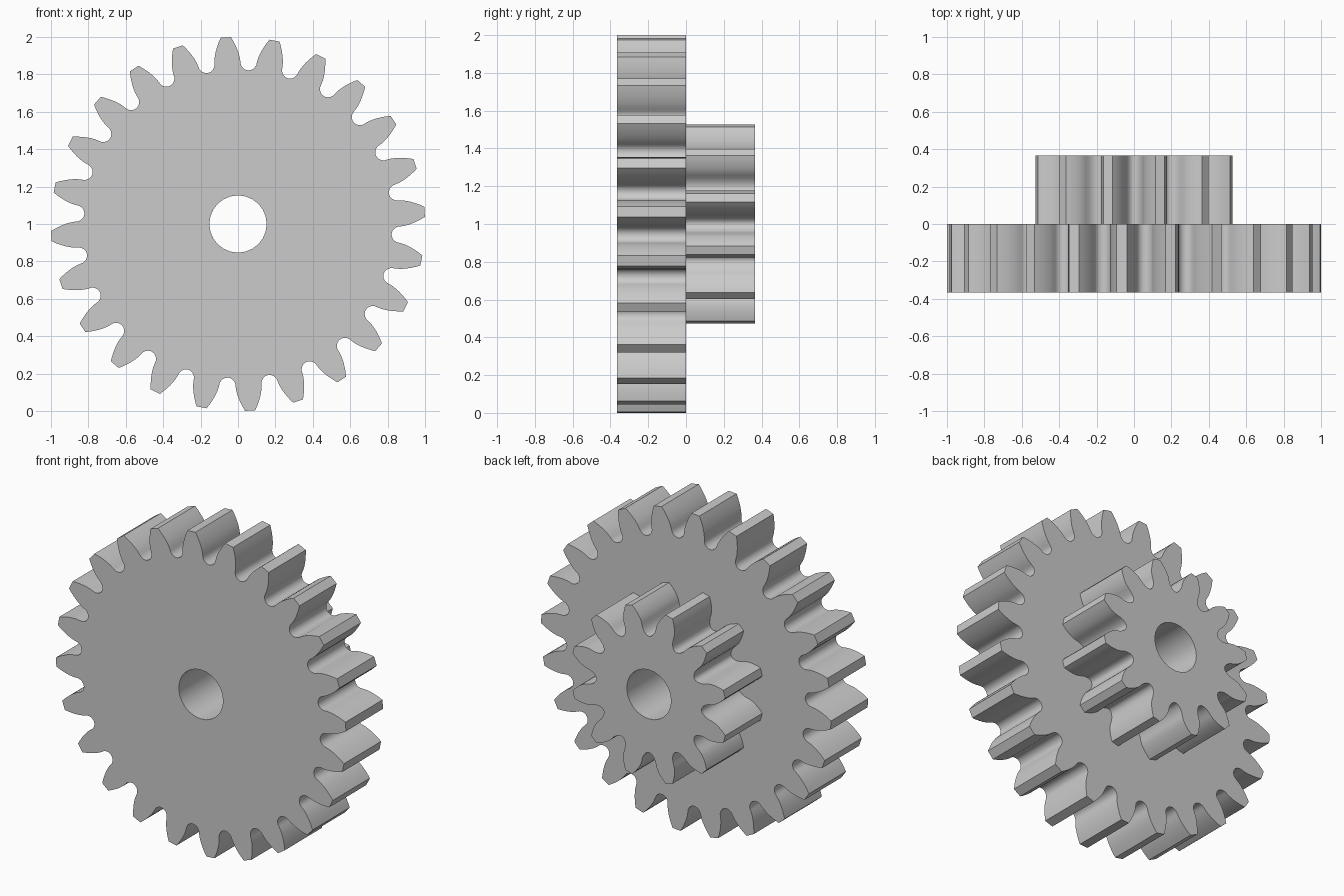
import bpy, bmesh
from math import pi, sin, cos, tan, sqrt, acos, radians

if "Cube" in bpy.data.objects:
    bpy.data.objects.remove(bpy.data.objects["Cube"], do_unlink=True)

MODULE = 1 / 13
PRESSURE = radians(20)
BORE = 0.153
WIDTH = 0.365

steel = bpy.data.materials.new("plain grey")
steel.use_nodes = True
grey = (0.6, 0.6, 0.6, 1)
steel.diffuse_color = grey
steel.node_tree.nodes["Principled BSDF"].inputs["Base Color"].default_value = grey


def half_tooth(teeth):
    """(radius, angle from tooth centre) pairs from tip to valley."""
    pitch = MODULE * teeth / 2
    base = pitch * cos(PRESSURE)
    tip, root = pitch + MODULE, pitch - 1.3 * MODULE
    base_angle = pi / (2 * teeth) + tan(PRESSURE) - PRESSURE
    points = []
    # involute flank
    for i in range(7):
        r = tip + (base - tip) * i / 6
        roll = acos(min(1, base / r))
        points.append((r, base_angle - (tan(roll) - roll)))
    # rounded valley
    for i in range(1, 6):
        t = i / 5 * pi / 2
        points.append((base - (base - root) * sin(t),
                       base_angle + (pi / teeth - base_angle) * (1 - cos(t))))
    return points


def gear(name, teeth, phase, y0, y1):
    half = half_tooth(teeth)
    tooth = [(r, -a) for r, a in reversed(half)] + half[:-1]
    outline = [(r, a + phase + 2 * pi * k / teeth)
               for k in range(teeth) for r, a in tooth]
    bore = [(BORE, 2 * pi * k / 24) for k in range(24)]

    # fill the outline around the bore, then extrude it to full width
    bm = bmesh.new()
    for loop in (outline, bore):
        verts = [bm.verts.new((r * cos(a), y0, 1 + r * sin(a))) for r, a in loop]
        for a, b in zip(verts, verts[1:] + verts[:1]):
            bm.edges.new((a, b))
    bmesh.ops.triangle_fill(bm, use_beauty=True, edges=bm.edges[:], normal=(0, -1, 0))
    result = bmesh.ops.extrude_face_region(bm, geom=bm.faces[:], use_keep_orig=True)
    moved = [g for g in result["geom"] if isinstance(g, bmesh.types.BMVert)]
    bmesh.ops.translate(bm, verts=moved, vec=(0, y1 - y0, 0))
    bmesh.ops.recalc_face_normals(bm, faces=bm.faces[:])

    mesh = bpy.data.meshes.new(name)
    bm.to_mesh(mesh)
    bm.free()
    mesh.materials.append(steel)
    obj = bpy.data.objects.new(name, mesh)
    bpy.context.collection.objects.link(obj)
    bpy.ops.object.select_all(action='DESELECT')
    obj.select_set(True)
    bpy.context.view_layer.objects.active = obj
    bpy.ops.object.shade_smooth_by_angle(angle=radians(30))
    return obj


gear("large_gear", 24, radians(3.75), -WIDTH, 0)
gear("small_gear", 12, radians(15), 0, WIDTH)
